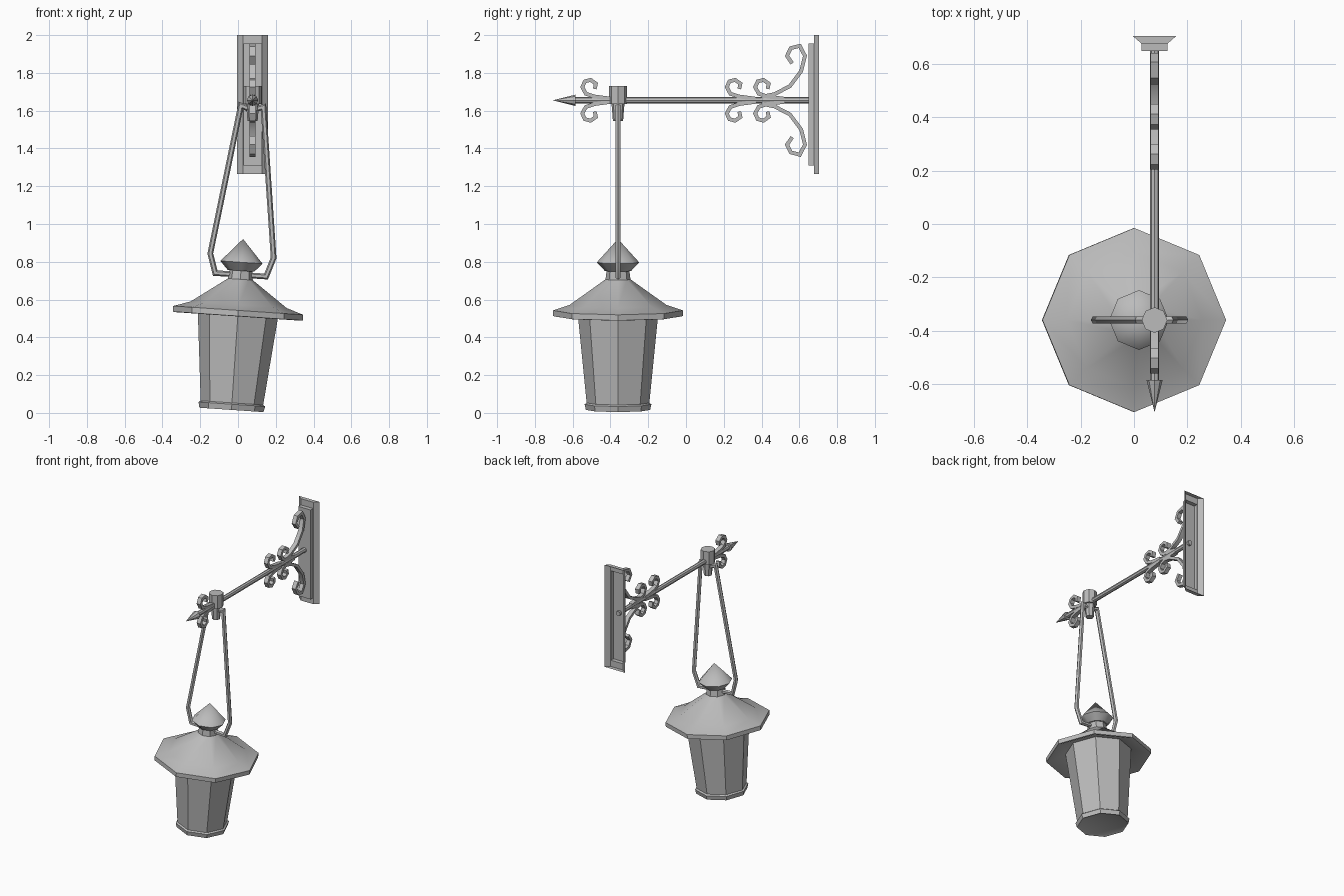
import bpy, bmesh, math
from mathutils import Matrix, Vector

if "Cube" in bpy.data.objects:
    bpy.data.objects.remove(bpy.data.objects["Cube"], do_unlink=True)

metal = bpy.data.materials.new("grey_metal")
metal.use_nodes = True
GREY = (0.5, 0.5, 0.5, 1)
metal.diffuse_color = GREY
metal.node_tree.nodes["Principled BSDF"].inputs["Base Color"].default_value = GREY

BAR_X, BAR_Z, HANG_Y = 0.077, 1.655, -0.36
PIVOT = Matrix.Translation((BAR_X, HANG_Y, BAR_Z))
SWING = PIVOT @ Matrix.Rotation(math.radians(3.9), 4, 'Y')


def finish(name, bm, matrix=Matrix(), fix_normals=True):
    bmesh.ops.remove_doubles(bm, verts=bm.verts, dist=0.0001)
    bm.transform(matrix)
    if fix_normals:
        bmesh.ops.recalc_face_normals(bm, faces=bm.faces)
    mesh = bpy.data.meshes.new(name)
    bm.to_mesh(mesh)
    bm.free()
    mesh.materials.append(metal)
    obj = bpy.data.objects.new(name, mesh)
    bpy.context.collection.objects.link(obj)
    bpy.ops.object.select_all(action='DESELECT')
    obj.select_set(True)
    bpy.context.view_layer.objects.active = obj
    bpy.ops.object.shade_smooth_by_angle(angle=math.radians(35))
    return obj


def skin(bm, rings, caps=False):
    """Join equal rings of points with quads."""
    rows = [[bm.verts.new(p) for p in ring] for ring in rings]
    n = len(rows[0])
    for a, b in zip(rows, rows[1:]):
        for i in range(n):
            j = (i + 1) % n
            bm.faces.new((a[i], a[j], b[j], b[i]))
    if caps:
        bm.faces.new(rows[0])
        bm.faces.new(rows[-1])


def lathe(name, profile, matrix, sides=8):
    bm = bmesh.new()
    turns = [2 * math.pi * i / sides for i in range(sides)]
    skin(bm, [[(r * math.cos(t), r * math.sin(t), z) for t in turns]
              for r, z in profile])
    return finish(name, bm, matrix)


def sweep(name, path, section, matrix):
    """Sweep a section along a path in the local xz plane, with mitred bends."""
    pts = [Vector(p) for p in path]
    bm = bmesh.new()
    rings = []
    for i, p in enumerate(pts):
        before = (p - pts[i - 1]).normalized() if i else (pts[1] - p).normalized()
        after = (pts[i + 1] - p).normalized() if i < len(pts) - 1 else before
        along = (before + after).normalized()
        side = Vector((-along.y, along.x)) / max(along.dot(before), 0.5)
        rings.append([(p.x + side.x * u, v, p.y + side.y * u) for u, v in section])
    skin(bm, rings, caps=True)
    return finish(name, bm, matrix)


# Lantern, hung on a slight swing about the bar
lantern = SWING @ Matrix.Translation((0, 0, -BAR_Z))
lathe("lantern_body", [(0.165, 0.04), (0.217, 0.56)], lantern)
lathe("lantern_base", [(0, 0.02), (0.155, 0.02), (0.17, 0.012), (0.177, 0.042),
                       (0.165, 0.05), (0, 0.05)], lantern)
lathe("lantern_roof", [(0.2, 0.56), (0.335, 0.508), (0.345, 0.51), (0.345, 0.54),
                       (0.255, 0.57), (0.066, 0.705), (0.06, 0.755)], lantern)
lathe("roof_finial", [(0, 0.75), (0.07, 0.75), (0.112, 0.795), (0, 0.919)], lantern)

# Hanger loop around the neck of the roof
half = [(0.02, -0.045), (0.06, -0.032), (0.168, -0.825), (0.135, -0.926)]
loop = half + [(-x, z) for x, z in reversed(half)]
round_section = [(0.015 * math.cos(math.pi * i / 3), 0.015 * math.sin(math.pi * i / 3))
                 for i in range(6)]
sweep("hanger_loop", loop, round_section, SWING)

# Collar that grips the bar, with a narrower stem below it
lathe("bar_collar", [(0, -0.02), (0.048, -0.02), (0.048, 0.075), (0, 0.075)], PIVOT)
lathe("collar_stem", [(0, -0.11), (0.027, -0.11), (0.034, -0.02), (0, -0.02)], PIVOT)

# Bar with a spear point
along_y = Matrix.Translation((BAR_X, 0, BAR_Z)) @ Matrix.Rotation(math.pi / 2, 4, 'X')
lathe("bar", [(0, -0.665), (0.017, -0.665), (0.017, 0.59), (0, 0.59)], along_y)
lathe("spear_point", [(0, 0.585), (0.03, 0.585), (0, 0.705)], along_y)

# Flat scrolls, mirrored above and below the bar
flat_section = [(-0.01, -0.015), (0.01, -0.015), (0.01, 0.015), (-0.01, 0.015)]
curl = [(0.16, 0.008), (0.07, 0.02), (0.025, 0.035), (0.006, 0.07),
        (0.02, 0.1), (0.05, 0.108), (0.078, 0.088), (0.072, 0.06)]
brace = [(0.4, 0.018), (0.47, 0.033), (0.55, 0.075), (0.61, 0.155), (0.63, 0.235),
         (0.602, 0.288), (0.555, 0.276), (0.535, 0.235), (0.562, 0.195)]
shapes = {"wall_brace": brace}
for label, start in (("front_curl", -0.555), ("middle_curl", 0.21), ("rear_curl", 0.36)):
    shapes[label] = [(start + y, z) for y, z in curl]
in_yz = Matrix.Translation((BAR_X, 0, BAR_Z)) @ Matrix.Rotation(math.pi / 2, 4, 'Z')
for label, path in shapes.items():
    for level, s in (("upper", 1), ("lower", -1)):
        sweep(level + "_" + label, [(y, s * z) for y, z in path], flat_section, in_yz)


# Wall plate: hollow, open at the back, with a raised box on its front
def rect(w, z0, z1, y):
    return [(BAR_X - w, y, z0), (BAR_X + w, y, z0), (BAR_X + w, y, z1), (BAR_X - w, y, z1)]


bm = bmesh.new()
skin(bm, [rect(0.082, 1.265, 2.0, 0.705), rect(0.05, 1.265, 2.0, 0.677),
          rect(0.049, 1.31, 1.955, 0.677), rect(0.049, 1.31, 1.955, 0.648)])
bm.faces.new([bm.verts.new(p) for p in rect(0.049, 1.31, 1.955, 0.648)])
finish("wall_plate", bm)
